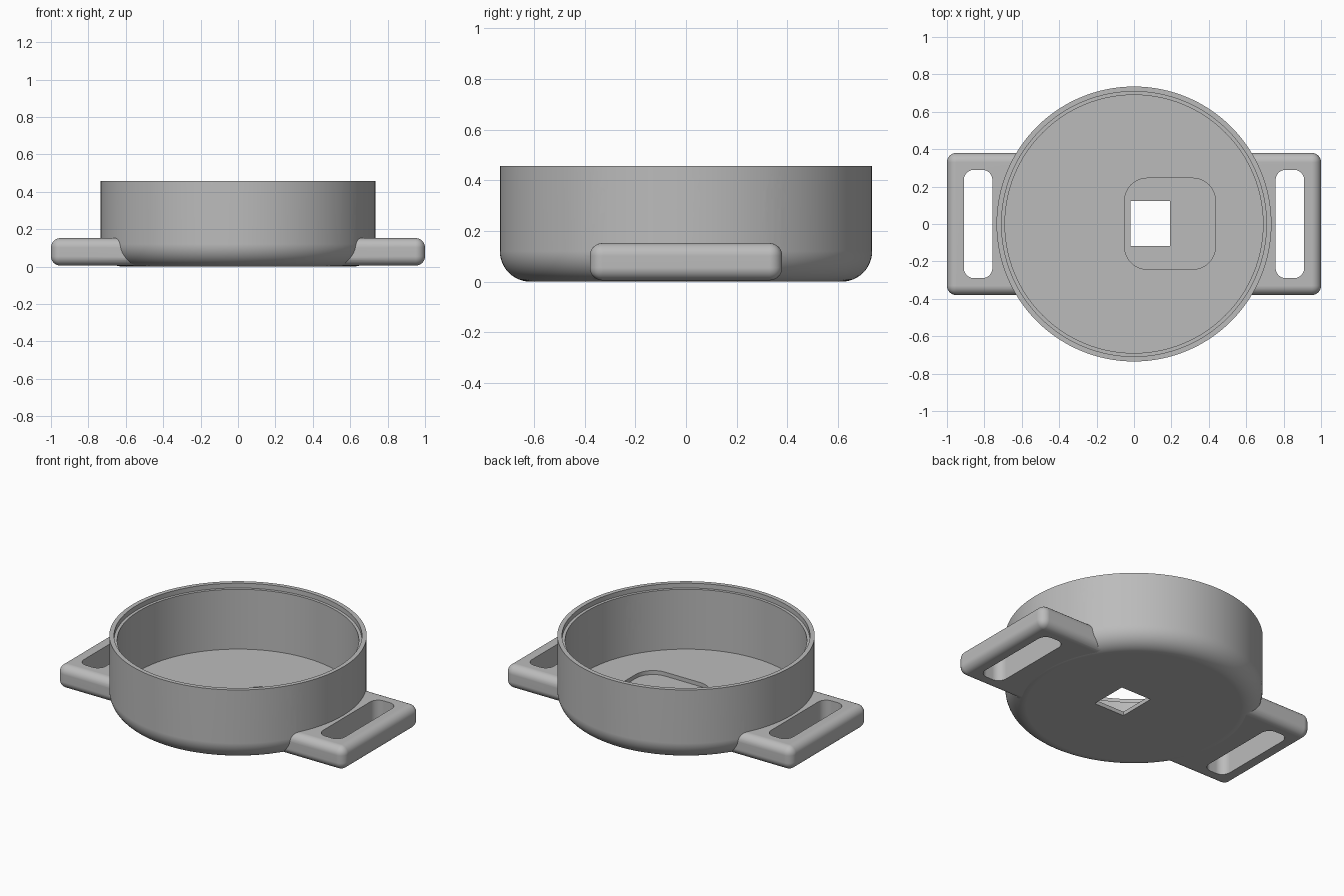
import bpy, bmesh, math
from mathutils import Matrix, Vector

default = bpy.data.objects.get("Cube")
if default:
    bpy.data.objects.remove(default, do_unlink=True)

grey = bpy.data.materials.new("plain grey")
grey.use_nodes = True
colour = (0.5, 0.5, 0.5, 1)
grey.diffuse_color = colour
grey.node_tree.nodes["Principled BSDF"].inputs["Base Color"].default_value = colour


def add_object(name, bm):
    bmesh.ops.recalc_face_normals(bm, faces=bm.faces)
    mesh = bpy.data.meshes.new(name)
    bm.to_mesh(mesh)
    bm.free()
    mesh.materials.append(grey)
    obj = bpy.data.objects.new(name, mesh)
    bpy.context.collection.objects.link(obj)
    return obj


def lathe(name, profile, sides=128):
    """Spin a closed (radius, height) profile about z."""
    bm = bmesh.new()
    verts = [bm.verts.new((r, 0, z)) for r, z in profile]
    edges = [bm.edges.new(pair) for pair in zip(verts, verts[1:])]
    bmesh.ops.spin(bm, geom=verts + edges, cent=(0, 0, 0), axis=(0, 0, 1),
                   angle=math.tau, steps=sides, use_duplicate=False)
    bmesh.ops.remove_doubles(bm, verts=bm.verts, dist=1e-5)
    return add_object(name, bm)


def box(name, low, high, radius=0, upright_only=False):
    """Box between two corners, with all or only upright edges rounded."""
    low, high = Vector(low), Vector(high)
    bm = bmesh.new()
    bmesh.ops.create_cube(bm, size=1)
    for v in bm.verts:
        v.co = (low + high) / 2 + v.co * (high - low)
    if radius:
        edges = [e for e in bm.edges if not upright_only
                 or abs(e.verts[0].co.z - e.verts[1].co.z) > 0.01]
        bmesh.ops.bevel(bm, geom=edges, offset=radius, offset_type='OFFSET',
                        segments=8, profile=0.5, affect='EDGES')
    return add_object(name, bm)


def combine(target, tool, operation):
    mod = target.modifiers.new(tool.name, 'BOOLEAN')
    mod.operation = operation
    mod.solver = 'EXACT'
    mod.object = tool
    bpy.context.view_layer.objects.active = target
    bpy.ops.object.modifier_apply(modifier=mod.name)
    bpy.data.objects.remove(tool, do_unlink=True)


# Solid cup with a rounded lower edge
R, H, FILLET = 0.735, 0.457, 0.12
arc = [(R - FILLET + FILLET * math.sin(a), FILLET - FILLET * math.cos(a))
       for a in (math.pi / 2 * i / 12 for i in range(13))]
housing = lathe("strap_housing", [(0, 0)] + arc + [(R, H), (0, H)])

# Strap lugs: one rounded bar through the cup
combine(housing, box("lugs", (-1, -0.38, 0.005), (1, 0.38, 0.152), 0.05), 'UNION')

# Hollow interior with a stepped lid seat
cavity = [(0, 0.05), (0.69, 0.05), (0.69, 0.427), (0.708, 0.427), (0.708, 0.6), (0, 0.6)]
combine(housing, lathe("cavity", cavity), 'DIFFERENCE')

# Strap slots
for side in (-1, 1):
    x0, x1 = sorted((side * 0.757, side * 0.91))
    combine(housing, box("slot", (x0, -0.29, -0.2), (x1, 0.29, 0.4), 0.055, True),
            'DIFFERENCE')

# Shallow floor recess and the window through it
combine(housing, box("recess", (-0.05, -0.242, 0.025), (0.435, 0.245, 0.2), 0.12, True),
        'DIFFERENCE')
combine(housing, box("window", (-0.02, -0.118, -0.2), (0.193, 0.122, 0.2)), 'DIFFERENCE')

# Three radial holes in one wall
for angle in (-28.6, 0, 28.6):
    bm = bmesh.new()
    bmesh.ops.create_cone(bm, cap_ends=True, segments=32, radius1=0.054,
                          radius2=0.054, depth=0.3)
    turn = Matrix.Rotation(math.radians(angle), 4, 'Z')
    bm.transform(turn @ Matrix.Translation((0.72, 0, 0.318))
                 @ Matrix.Rotation(math.pi / 2, 4, 'Y'))
    combine(housing, add_object("port", bm), 'DIFFERENCE')

# Smooth curved faces, keep crisp edges
bpy.ops.object.select_all(action='DESELECT')
housing.select_set(True)
bpy.context.view_layer.objects.active = housing
bpy.ops.object.shade_smooth_by_angle(angle=math.radians(30))
weighted = housing.modifiers.new("even_shading", 'WEIGHTED_NORMAL')
weighted.keep_sharp = True
